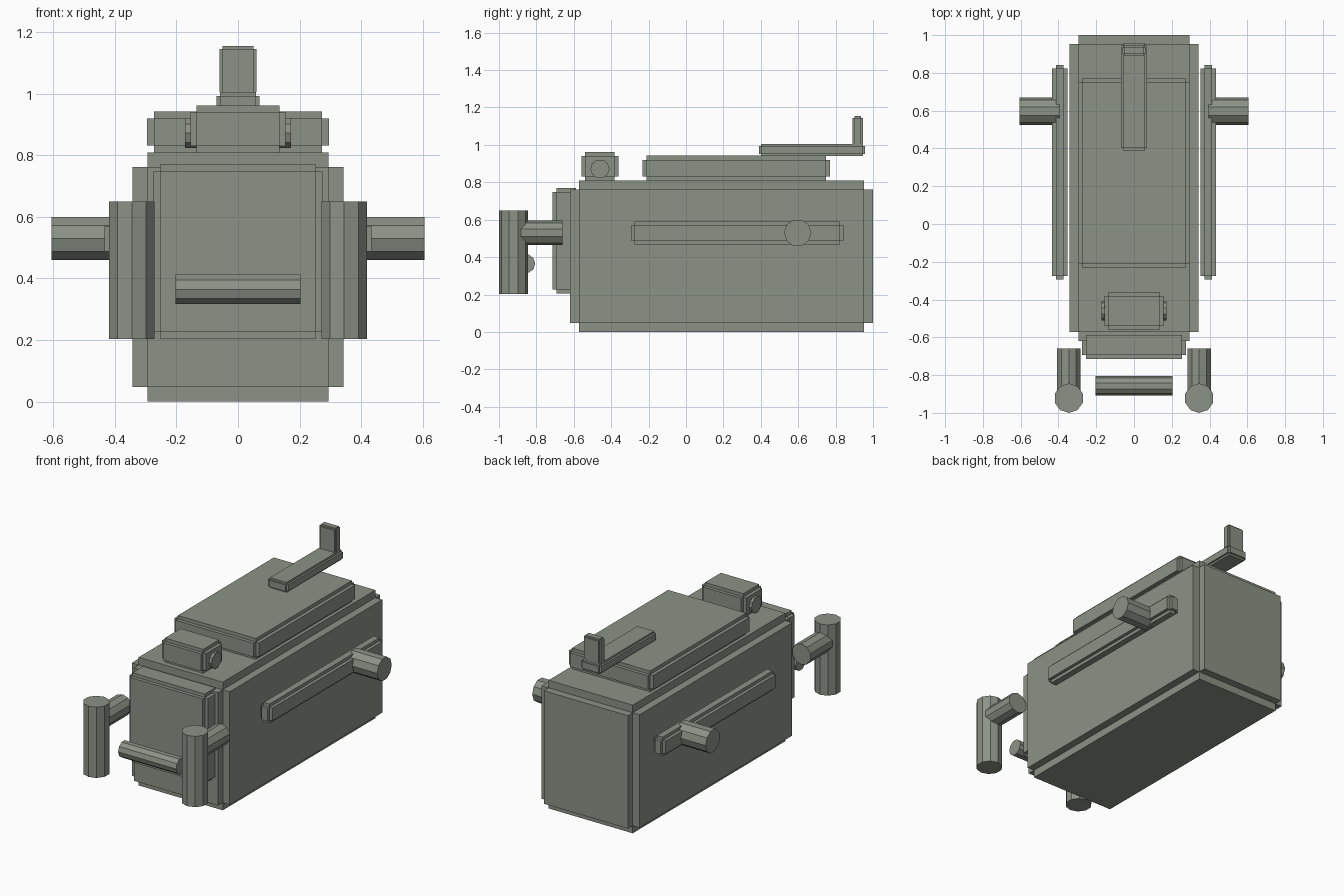
import bpy, bmesh
from math import pi
from mathutils import Matrix, Vector

if "Cube" in bpy.data.objects:
    bpy.data.objects.remove(bpy.data.objects["Cube"])

# Dull olive grey metal
metal = bpy.data.materials.new("olive_grey")
metal.diffuse_color = (.26, .29, .24, 1)
metal.use_nodes = True
metal.node_tree.nodes["Principled BSDF"].inputs["Base Color"].default_value = metal.diffuse_color


def finish(name, bm):
    bmesh.ops.recalc_face_normals(bm, faces=bm.faces)
    me = bpy.data.meshes.new(name)
    bm.to_mesh(me)
    bm.free()
    me.materials.append(metal)
    ob = bpy.data.objects.new(name, me)
    bpy.context.collection.objects.link(ob)
    return ob


def stepped_box(name, x, y, z, step):
    """Box with square notches along every edge; x, y, z are (min, max)."""
    lo = Vector((x[0], y[0], z[0]))
    hi = Vector((x[1], y[1], z[1]))
    bm = bmesh.new()
    bmesh.ops.create_cube(bm, size=1)
    size = hi - lo - Vector((2 * step,) * 3)
    bmesh.ops.scale(bm, vec=size, verts=bm.verts)
    bmesh.ops.translate(bm, vec=(lo + hi) / 2, verts=bm.verts)
    # raise each face of the core into a plate
    for face in list(bm.faces):
        face.normal_update()
        n = face.normal.copy()
        new = bmesh.ops.extrude_discrete_faces(bm, faces=[face])["faces"][0]
        bmesh.ops.translate(bm, vec=n * step, verts=new.verts)
    return finish(name, bm)


def rod(name, axis, centre, radius, length):
    """Ten-sided cylinder along the given axis."""
    rot = {"X": Matrix.Rotation(pi / 2, 4, "Y"),
           "Y": Matrix.Rotation(pi / 2, 4, "X"),
           "Z": Matrix.Identity(4)}[axis]
    bm = bmesh.new()
    bmesh.ops.create_cone(bm, cap_ends=True, segments=10, radius1=radius,
                          radius2=radius, depth=length,
                          matrix=Matrix.Translation(centre) @ rot)
    return finish(name, bm)


# Housing, lid, front plate
stepped_box("housing", (-.342, .342), (-.62, 1), (0, .81), .048)
stepped_box("lid", (-.295, .295), (-.233, .77), (.81, .942), .022)
stepped_box("front_plate", (-.275, .275), (-.715, -.565), (.205, .77), .022)

# Knob block with its cross pin
stepped_box("top_block", (-.155, .155), (-.56, -.36), (.81, .962), .021)
rod("block_pin", "X", (0, -.46, .872), .051, .344)

# Upright on its base strip
stepped_box("upright_base", (-.07, .07), (.39, .958), (.94, 1.005), .012)
stepped_box("upright", (-.06, .06), (.89, .945), (.995, 1.155), .01)

# Bar between the grips
rod("cross_bar", "X", (0, -.857, .365), .051, .405)

# Mirrored side parts
for side, s in (("left", -1), ("right", 1)):
    stepped_box(side + "_side_rail", tuple(sorted((s * .352, s * .433))),
                (-.295, .842), (.468, .59), .02)
    rod(side + "_trunnion", "X", (s * .5, .597, .53), .073, .212)
    rod(side + "_grip", "Z", (s * .345, -.922, .427), .078, .447)
    rod(side + "_grip_arm", "Y", (s * .345, -.785, .53), .066, .25)
